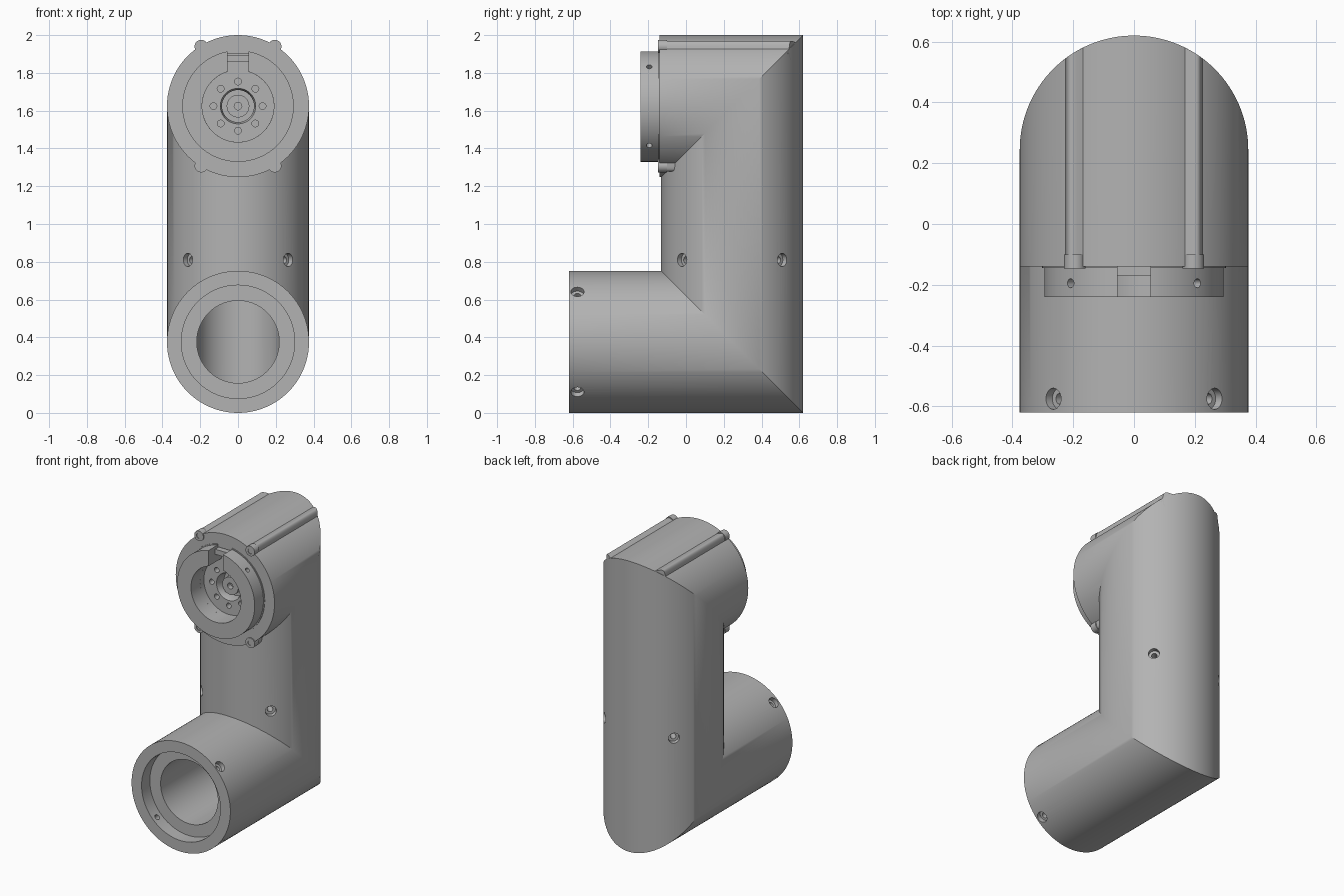
import bpy, bmesh
from math import sin, cos, pi, sqrt
from mathutils import Vector, Matrix

if "Cube" in bpy.data.objects:
    bpy.data.objects.remove(bpy.data.objects["Cube"])

R = 0.376            # tube radius
CY = 0.244           # axis of the upright tube
LOW, HIGH = R, 2 - R  # axis heights of the two horizontal tubes
FLANGE = -0.14       # front plane of the upper tube
FRONT = Vector((0, -1, 0))

grey = bpy.data.materials.new("Plain grey")
grey.use_nodes = True
grey.diffuse_color = (0.45, 0.45, 0.45, 1)
grey.node_tree.nodes["Principled BSDF"].inputs["Base Color"].default_value = (0.45, 0.45, 0.45, 1)


def loft(name, rings, closed=False):
    """Skin a list of equal point rings; cap the ends unless closed on itself."""
    bm = bmesh.new()
    loops = [[bm.verts.new(p) for p in ring] for ring in rings]
    n = len(loops[0])
    pairs = list(zip(loops, loops[1:] + loops[:1] if closed else loops[1:]))
    for a, b in pairs:
        for i in range(n):
            j = (i + 1) % n
            bm.faces.new((a[i], a[j], b[j], b[i]))
    if not closed:
        bm.faces.new(loops[0])
        bm.faces.new(loops[-1])
    bmesh.ops.recalc_face_normals(bm, faces=bm.faces)
    mesh = bpy.data.meshes.new(name)
    bm.to_mesh(mesh)
    bm.free()
    mesh.materials.append(grey)
    obj = bpy.data.objects.new(name, mesh)
    bpy.context.collection.objects.link(obj)
    return obj


def lathe(name, profile, origin, direction, n=24, closed=False):
    """Turn (radius, distance) points about a direction."""
    m = Matrix.Translation(origin) @ Vector(direction).to_track_quat('Z', 'Y').to_matrix().to_4x4()
    rings = [[m @ Vector((r * cos(2 * pi * i / n), r * sin(2 * pi * i / n), d)) for i in range(n)]
             for r, d in profile]
    return loft(name, rings, closed)


def box(name, lo, hi):
    ring = [(lo[0], lo[2]), (hi[0], lo[2]), (hi[0], hi[2]), (lo[0], hi[2])]
    return loft(name, [[(x, y, z) for x, z in ring] for y in (lo[1], hi[1])])


def cut(target, cutter):
    mod = target.modifiers.new("cut", 'BOOLEAN')
    mod.operation, mod.solver, mod.object = 'DIFFERENCE', 'EXACT', cutter
    bpy.context.view_layer.objects.active = target
    bpy.ops.object.modifier_apply(modifier=mod.name)
    bpy.data.objects.remove(cutter)


def tube_rings(r, start, top=None, n=128):
    """Mitred tube path: in from the front, up, and back out to the front."""
    sc = [(r * sin(2 * pi * i / n), r * cos(2 * pi * i / n)) for i in range(n)]
    rings = [[(c, start, LOW + s) for s, c in sc],
             [(c, CY - s, LOW + s) for s, c in sc]]
    if top:
        return rings + [[(c, CY - s, top) for s, c in sc]]
    return rings + [[(c, CY - s, HIGH - s) for s, c in sc],
                    [(c, FLANGE, HIGH - s) for s, c in sc]]


DIAGONALS = [(sx, sz) for sx in (-1, 1) for sz in (-1, 1)]
hub = Vector((0, 0, HIGH))

# Main body: mitred tube, hollowed from the lower opening
body = loft("elbow_body", tube_rings(R, -0.62))
cut(body, loft("bore", tube_rings(0.218, -0.7, top=1.2)))
cut(body, lathe("counterbore", [(0.3, 0.53), (0.3, 0.7)], (0, 0, LOW), FRONT, 96))

# Countersunk radial screw holes in the lower and upright tubes
screw_hole = [(0.035, 0.45), (0.035, 0.345), (0.018, 0.345), (0.018, 0.19)]
for sx, sz in DIAGONALS:
    cut(body, lathe("hole", screw_hole, (0, -0.575, LOW), (sx, 0, sz)))
    cut(body, lathe("hole", screw_hole, (0, CY, 0.81), (sx, sz, 0)))

# Output recess, hub pocket and bolt circle
cut(body, lathe("recess", [(0.19, 0.1), (0.19, 0.2)], hub, FRONT, 64))
cut(body, lathe("pocket", [(0.085, 0.03), (0.085, 0.07), (0.1, 0.12)], hub, FRONT, 48))
for k in range(8):
    spot = hub + Vector((0.13 * cos(k * pi / 4), 0, 0.13 * sin(k * pi / 4)))
    cut(body, lathe("bolt_hole", [(0.018, 0.05), (0.018, 0.15)], spot, FRONT, 16))

# Raised collar ring with a thin foot, radial holes and a cable slot
collar = lathe("output_collar",
               [(0.19, 0.14), (0.302, 0.14), (0.302, 0.145), (0.295, 0.145),
                (0.295, 0.24), (0.19, 0.24)], hub, FRONT, 96, closed=True)
for sx, sz in DIAGONALS:
    cut(collar, lathe("hole", [(0.015, 0.25), (0.015, 0.33)], (0, -0.195, HIGH), (sx, 0, sz), 16))
cut(collar, box("slot", (-0.055, -0.3, 1.79), (0.055, -0.13, 2)))
cut(body, box("slot", (-0.055, -0.2, 1.78), (0.055, -0.1, 1.9)))
connector = box("cable_connector", (-0.055, -0.17, 1.86), (0.055, -0.1, 1.895))

# Hub shaft with a centre hole
shaft = lathe("hub_shaft", [(0.06, 0.02), (0.06, 0.085), (0.02, 0.085), (0.02, 0.05)], hub, FRONT, 40)

# Screw ridges along the upper tube, with ring-shaped screw heads
parts = [body, collar, connector, shaft]
for sx, sz in DIAGONALS:
    centre = Vector((sx * 0.195, 0, sz * 0.316))
    out = centre.normalized()
    side = Vector((-out.z, 0, out.x))
    steps = [i / 8 for i in range(-8, 9)]
    section = [hub + out * (0.36 + 0.043 * cos(t * pi / 2) ** 2) + side * 0.055 * t for t in steps]
    section += [hub + out * 0.32 + side * 0.055, hub + out * 0.32 - side * 0.055]
    front = [Vector((p.x, -0.12, p.z)) for p in section]
    back = [Vector((p.x, CY + sqrt(R * R - p.x ** 2) if sz > 0 else 0.0, p.z)) for p in section]
    where = ("left" if sx > 0 else "right") + ("_upper" if sz > 0 else "_lower")
    parts.append(loft(where + "_screw_ridge", [front, back]))
    parts.append(lathe(where + "_screw_head",
                       [(0.035, 0.1), (0.035, 0.147), (0.018, 0.147), (0.018, 0.142)],
                       hub + centre, FRONT))

# Smooth curved walls, keep edges crisp
bpy.ops.object.select_all(action='DESELECT')
for obj in parts:
    obj.select_set(True)
bpy.context.view_layer.objects.active = body
bpy.ops.object.shade_smooth_by_angle(angle=0.52)
